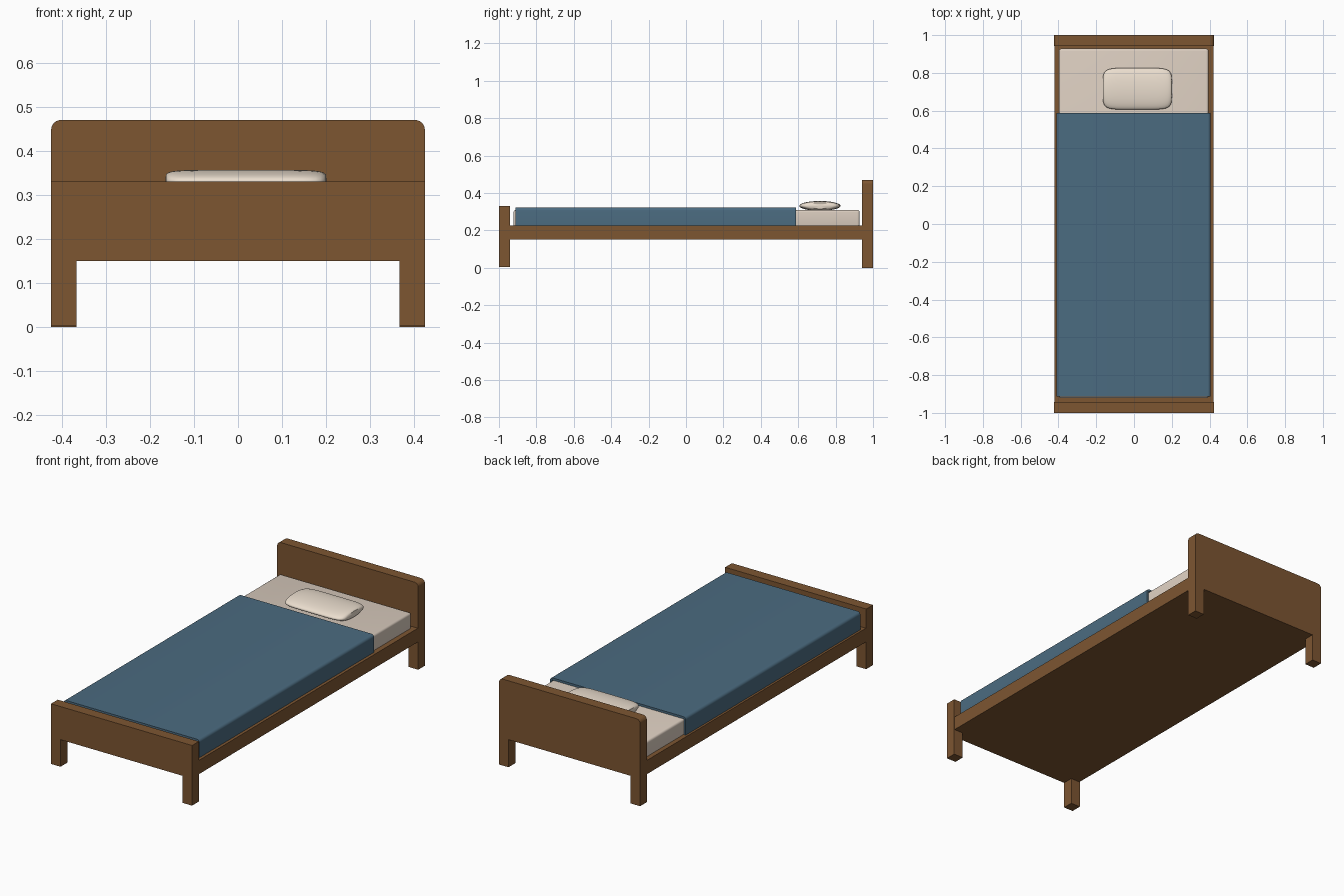
import bpy, bmesh
from math import sin, cos, pi

if "Cube" in bpy.data.objects:
    bpy.data.objects.remove(bpy.data.objects["Cube"])


def material(name, rgb):
    m = bpy.data.materials.new(name)
    m.diffuse_color = (*rgb, 1)
    m.use_nodes = True
    m.node_tree.nodes["Principled BSDF"].inputs["Base Color"].default_value = m.diffuse_color
    return m


WOOD = material("wood", (0.205, 0.092, 0.031))
CLOTH = material("blue_cloth", (0.07, 0.147, 0.216))
SHEET = material("sheet", (0.72, 0.62, 0.53))
LINEN = material("linen", (0.83, 0.73, 0.62))


def finish(name, bm, mat, smooth=False):
    bmesh.ops.recalc_face_normals(bm, faces=bm.faces)
    me = bpy.data.meshes.new(name)
    bm.to_mesh(me)
    bm.free()
    me.materials.append(mat)
    ob = bpy.data.objects.new(name, me)
    bpy.context.collection.objects.link(ob)
    if smooth:
        bpy.ops.object.select_all(action='DESELECT')
        ob.select_set(True)
        bpy.context.view_layer.objects.active = ob
        bpy.ops.object.shade_smooth_by_angle(angle=0.7)
    return ob


def extrude(name, half, y0, y1, mat, x=0.0, smooth=False):
    """Mirror a right-hand (x, z) outline and extrude it along y."""
    pts = half + [(-px, pz) for px, pz in reversed(half)]
    bm = bmesh.new()
    f = bm.faces.new([bm.verts.new((px + x, y0, pz)) for px, pz in pts])
    r = bmesh.ops.extrude_face_region(bm, geom=[f])
    for v in r["geom"]:
        if isinstance(v, bmesh.types.BMVert):
            v.co.y = y1
    return finish(name, bm, mat, smooth)


def corner(w, h, r, n=6):
    """Rounded top right corner, from the side up to the top."""
    return [(w - r + r * cos(i / n * pi / 2), h - r + r * sin(i / n * pi / 2))
            for i in range(n + 1)]


def box(name, x0, x1, y0, y1, z0, z1, mat, bevel=0.0):
    bm = bmesh.new()
    bmesh.ops.create_cube(bm, size=1)
    for v in bm.verts:
        v.co = (x1 if v.co.x > 0 else x0, y1 if v.co.y > 0 else y0, z1 if v.co.z > 0 else z0)
    if bevel:
        bmesh.ops.bevel(bm, geom=bm.edges[:], offset=bevel, segments=4,
                        profile=0.5, affect='EDGES')
    return finish(name, bm, mat, bevel > 0)


# Wooden frame: end boards with legs, and the base between them
W, LEG, BASE = 0.424, 0.367, 0.15
extrude("headboard", [(LEG, BASE), (LEG, 0), (W, 0)] + corner(W, 0.47, 0.022),
        0.942, 1.0, WOOD)
extrude("footboard", [(LEG, BASE), (LEG, 0.003), (W, 0.003), (W, 0.33)],
        -1.0, -0.942, WOOD)
box("bed_base", -0.422, 0.422, -0.942, 0.942, BASE, 0.225, WOOD)

# Mattress
box("mattress", -0.397, 0.394, -0.922, 0.928, 0.215, 0.309, SHEET, 0.012)

# Blanket draped over the top and both sides
extrude("blanket", [(0.397, 0.31), (0.397, 0.224), (0.408, 0.224)] + corner(0.408, 0.322, 0.016),
        -0.912, 0.588, CLOTH, x=-0.002, smooth=True)

# Pillow: elliptical sections shrinking to rounded ends
bm = bmesh.new()
N, M = 40, 24
rings = []
for j in range(1, M):
    a = -pi / 2 + pi * j / M
    t = sin(a)
    s = (1 - abs(t) ** 6) ** (1 / 6)
    rings.append([bm.verts.new((0.018 + 0.183 * t,
                                0.716 + 0.11 * s * cos(2 * pi * i / N),
                                0.331 + 0.026 * s * sin(2 * pi * i / N))) for i in range(N)])
for a, b in zip(rings, rings[1:]):
    for i in range(N):
        k = (i + 1) % N
        bm.faces.new((a[i], a[k], b[k], b[i]))
for ring, x in ((rings[0], -0.165), (rings[-1], 0.201)):
    tip = bm.verts.new((x, 0.716, 0.331))
    for i in range(N):
        bm.faces.new((ring[i], ring[(i + 1) % N], tip))
finish("pillow", bm, LINEN, True)
